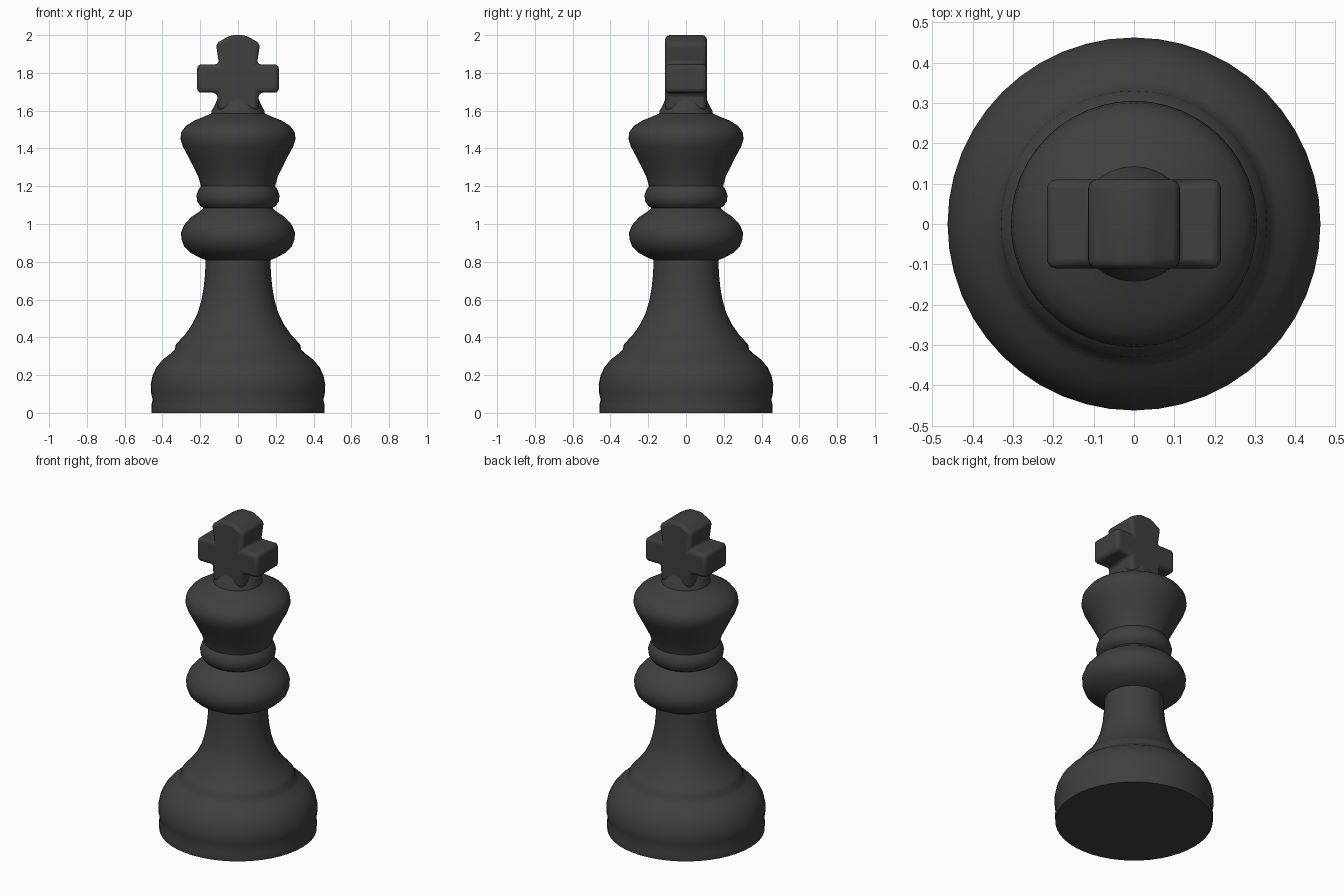
import bpy, bmesh, math

if "Cube" in bpy.data.objects:
    bpy.data.objects.remove(bpy.data.objects["Cube"])

black = bpy.data.materials.new("charcoal black")
black.diffuse_color = (0.05, 0.05, 0.05, 1)
black.use_nodes = True
black.node_tree.nodes["Principled BSDF"].inputs["Base Color"].default_value = black.diffuse_color


def finish(bm, name, angle):
    bmesh.ops.recalc_face_normals(bm, faces=bm.faces)
    me = bpy.data.meshes.new(name)
    bm.to_mesh(me)
    bm.free()
    me.materials.append(black)
    ob = bpy.data.objects.new(name, me)
    bpy.context.collection.objects.link(ob)
    bpy.ops.object.select_all(action='DESELECT')
    ob.select_set(True)
    bpy.context.view_layer.objects.active = ob
    bpy.ops.object.shade_smooth_by_angle(angle=math.radians(angle))
    return ob


def lathe(name, profile, sides=48):
    """Closed solid of revolution from (radius, height) points."""
    bm = bmesh.new()
    rings = [[bm.verts.new((r * math.cos(2 * math.pi * i / sides),
                            r * math.sin(2 * math.pi * i / sides), z))
              for i in range(sides)] for r, z in profile]
    for a, b in zip(rings, rings[1:]):
        for i in range(sides):
            j = (i + 1) % sides
            bm.faces.new((a[i], a[j], b[j], b[i]))
    bm.faces.new(rings[0][::-1])
    bm.faces.new(rings[-1])
    return finish(bm, name, 50)


# Turned body: foot, stem, two collars and flared crown
lathe("turned_body", [
    (0.457, 0), (0.459, 0.04), (0.452, 0.07), (0.461, 0.11), (0.462, 0.15),
    (0.452, 0.2), (0.43, 0.245), (0.395, 0.285), (0.355, 0.315), (0.334, 0.335),
    (0.33, 0.36), (0.308, 0.385), (0.28, 0.415), (0.245, 0.465), (0.215, 0.525),
    (0.195, 0.59), (0.182, 0.66), (0.174, 0.74), (0.172, 0.81),
    (0.2, 0.82), (0.25, 0.847), (0.285, 0.88), (0.3, 0.92), (0.301, 0.955),
    (0.285, 0.995), (0.25, 1.035), (0.205, 1.065), (0.183, 1.085),
    (0.2, 1.096), (0.216, 1.12), (0.22, 1.15), (0.212, 1.177), (0.196, 1.2),
    (0.21, 1.25), (0.235, 1.3), (0.265, 1.36), (0.292, 1.41), (0.305, 1.45),
    (0.3, 1.487), (0.275, 1.52), (0.23, 1.548), (0.175, 1.57), (0.142, 1.585),
    (0.139, 1.6), (0.122, 1.632), (0.11, 1.66)])

# Cross finial: mirrored outline extruded in depth, edges rounded
half = [(0.108, 1.6), (0.11, 1.695), (0.216, 1.695), (0.216, 1.845),
        (0.1, 1.845), (0.117, 1.955), (0.04, 2.0)]
outline = half + [(-x, z) for x, z in reversed(half)]
depth = 0.11
bm = bmesh.new()
face = bm.faces.new([bm.verts.new((x, -depth, z)) for x, z in outline])
ext = bmesh.ops.extrude_face_region(bm, geom=[face], use_keep_orig=True)
bmesh.ops.translate(bm, vec=(0, 2 * depth, 0),
                    verts=[v for v in ext["geom"] if isinstance(v, bmesh.types.BMVert)])
cross = finish(bm, "cross_finial", 50)
bevel = cross.modifiers.new("rounded edges", 'BEVEL')
bevel.width = 0.022
bevel.segments = 3
bevel.limit_method = 'ANGLE'
bevel.angle_limit = math.radians(25)
